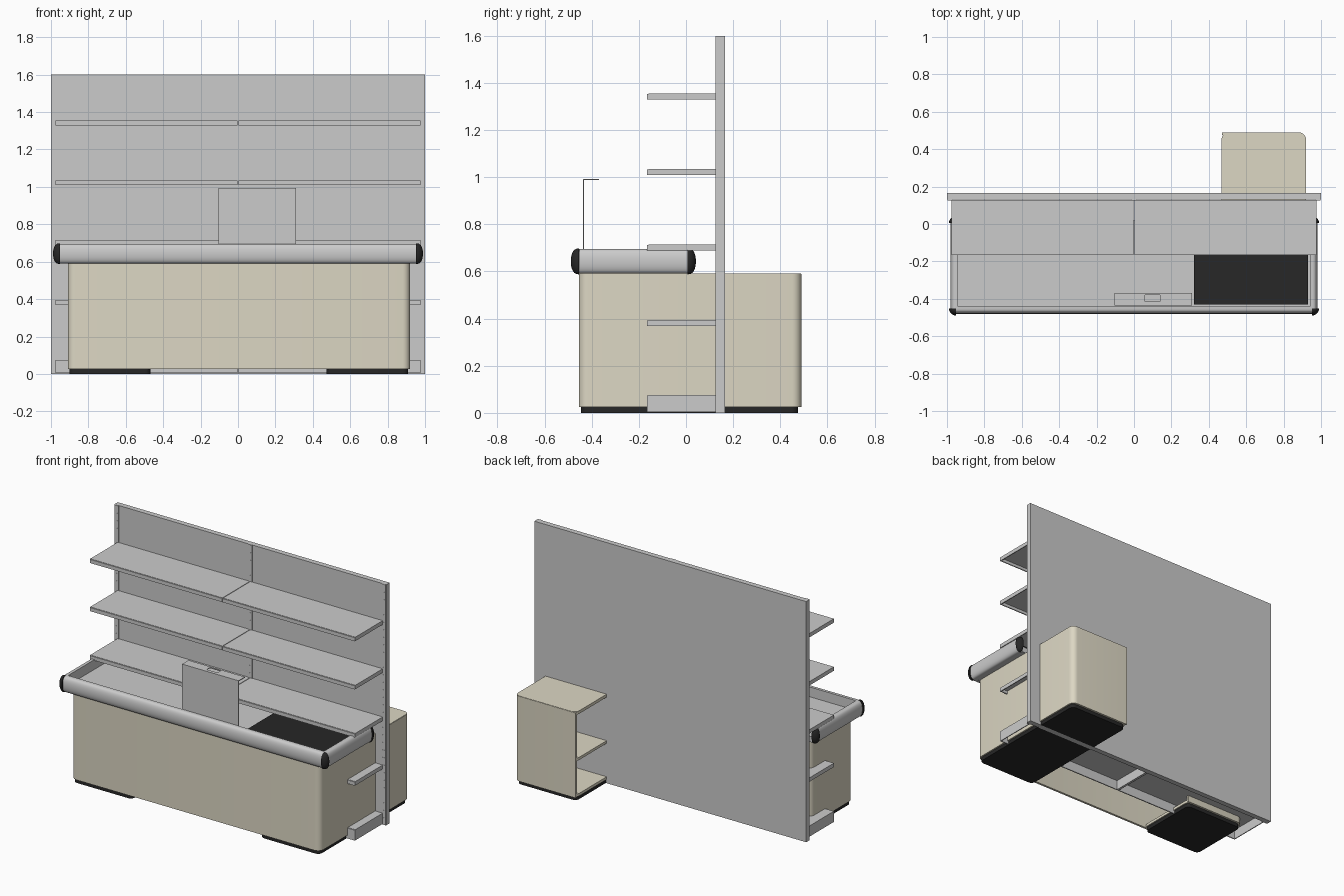
import bpy, bmesh, math

if "Cube" in bpy.data.objects:
    bpy.data.objects.remove(bpy.data.objects["Cube"])


def material(name, rgb):
    m = bpy.data.materials.new(name)
    m.diffuse_color = (*rgb, 1)
    m.use_nodes = True
    m.node_tree.nodes["Principled BSDF"].inputs["Base Color"].default_value = m.diffuse_color
    return m


CREAM = material("cream", (0.72, 0.68, 0.55))
BLACK = material("black", (0.02, 0.02, 0.02))


def finish(bm, name, mat=None, smooth=False):
    bmesh.ops.recalc_face_normals(bm, faces=bm.faces)
    me = bpy.data.meshes.new(name)
    bm.to_mesh(me)
    bm.free()
    ob = bpy.data.objects.new(name, me)
    bpy.context.collection.objects.link(ob)
    if mat:
        me.materials.append(mat)
    if smooth:
        bpy.ops.object.select_all(action='DESELECT')
        ob.select_set(True)
        bpy.context.view_layer.objects.active = ob
        bpy.ops.object.shade_smooth_by_angle(angle=math.radians(35))
    return ob


def boxes(name, items, mat=None):
    """One mesh from boxes given as (x0, x1, y0, y1, z0, z1)."""
    bm = bmesh.new()
    for x0, x1, y0, y1, z0, z1 in items:
        for v in bmesh.ops.create_cube(bm, size=1)['verts']:
            v.co = (x1 if v.co.x > 0 else x0, y1 if v.co.y > 0 else y0, z1 if v.co.z > 0 else z0)
    return finish(bm, name, mat)


def prism(name, outline, z0, z1, mat=None):
    bm = bmesh.new()
    low = [bm.verts.new((x, y, z0)) for x, y in outline]
    high = [bm.verts.new((x, y, z1)) for x, y in outline]
    n = len(low)
    for i in range(n):
        bm.faces.new((low[i], low[(i + 1) % n], high[(i + 1) % n], high[i]))
    bm.faces.new(low[::-1])
    bm.faces.new(high)
    return finish(bm, name, mat, True)


def arc(cx, cy, r, a0, a1, n=6):
    return [(cx + r * math.cos(math.radians(a0 + (a1 - a0) * i / n)),
             cy + r * math.sin(math.radians(a0 + (a1 - a0) * i / n))) for i in range(n + 1)]


def rounded(x0, x1, y0, y1, r):
    return (arc(x1 - r, y0 + r, r, -90, 0) + arc(x1 - r, y1 - r, r, 0, 90)
            + arc(x0 + r, y1 - r, r, 90, 180) + arc(x0 + r, y0 + r, r, 180, 270))


def loft(name, rings, mat=None):
    """Skin a list of closed rings and cap both ends."""
    bm = bmesh.new()
    vs = [[bm.verts.new(p) for p in ring] for ring in rings]
    n = len(vs[0])
    for a, b in zip(vs, vs[1:]):
        for i in range(n):
            bm.faces.new((a[i], a[(i + 1) % n], b[(i + 1) % n], b[i]))
    bm.faces.new(vs[0])
    bm.faces.new(vs[-1])
    return finish(bm, name, mat, True)


# Back wall with slotted uprights
boxes("back_wall", [(-1, 1, 0.13, 0.165, 0, 1.6)])
for label, x in (("left", -0.982), ("middle", 0), ("right", 0.982)):
    boxes(label + "_upright", [(x - 0.015, x + 0.015, 0.126, 0.13, 0, 1.6)])
    boxes(label + "_upright_slots",
          [(x - 0.007, x + 0.007, 0.1245, 0.126, 0.015 + i * 0.05, 0.048 + i * 0.05) for i in range(32)])

# Folded sheet shelves: top sheet, front lip, end brackets
for side, xa, xb in (("left", -0.975, -0.002), ("right", 0.002, 0.975)):
    for i, top in enumerate((0.075, 0.395, 0.715, 1.035, 1.355)):
        low = 0.004 if i == 0 else top - 0.026
        boxes(f"{side}_shelf_{i + 1}", [
            (xa, xb, -0.16, 0.128, top - 0.006, top),
            (xa, xb, -0.165, -0.158, low, top - 0.002),
            (xa, xa + 0.006, -0.16, 0.128, low, top - 0.003),
            (xb - 0.006, xb, -0.16, 0.128, low, top - 0.003)])

# Counter skirt: one continuous panel wrapping both cabinets
def skirt(o):
    r = 0.04 - o
    return ([(0.47, 0.49 - o)] + arc(0.88, 0.45, r, 90, 0) + arc(0.88, -0.415, r, 0, -90)
            + arc(-0.87, -0.415, r, -90, -180) + arc(-0.87, -0.05, r, 180, 90) + [(-0.46, -0.01 - o)])


prism("counter_skirt", skirt(0) + skirt(0.015)[::-1], 0.025, 0.59, CREAM)

# Cabinet boards and black plinths
for side, x0, x1, y1 in (("right", 0.468, 0.918, 0.488), ("left", -0.908, -0.46, -0.012)):
    for part, z0, z1 in (("bottom", 0.025, 0.043), ("middle", 0.265, 0.283), ("top", 0.572, 0.592)):
        prism(f"{side}_cabinet_{part}", rounded(x0, x1, -0.453, y1, 0.036), z0, z1, CREAM)
    prism(side + "_plinth", rounded(x0 + 0.006, x1 - 0.008, -0.445, y1 - 0.012, 0.03), 0, 0.025, BLACK)

# Counter top and conveyor belt
boxes("counter_top", [(-0.945, 0.945, -0.45, 0.02, 0.592, 0.63)])
boxes("conveyor_belt", [(0.32, 0.93, -0.43, 0.01, 0.63, 0.645)], BLACK)

# Bumper rail: D-shaped profile as (outward, height)
ZC = 0.643


def d_profile(depth, half, inner):
    pts = [(depth * math.cos(a) ** 0.7, ZC + half * math.sin(a))
           for a in (math.radians(-88 + 176 * i / 14) for i in range(15))]
    return pts + [(inner, ZC + half), (inner, ZC - half)]


RAIL = d_profile(0.028, 0.052, -0.012)
CAP = d_profile(0.036, 0.055, 0)
loft("front_bumper", [[(x, -0.452 - r, z) for r, z in RAIL] for x in (-0.955, 0.955)])
for side, s in (("left", -1), ("right", 1)):
    loft(side + "_bumper", [[(s * (0.953 + r), y, z) for r, z in RAIL] for y in (-0.452, 0.01)])
    # Black corner and end caps, turned about a vertical axis
    for part, cy, a0, a1 in (("corner_cap", -0.453, -90, 0), ("end_cap", 0.006, 0, 90)):
        loft(f"{side}_{part}", [[(s * (0.953 + r * math.cos(a)), cy + r * math.sin(a), z) for r, z in CAP]
             for a in (math.radians(a0 + (a1 - a0) * i / 8) for i in range(9))], BLACK)

# Screen panel with folded top flange and a slot in it
boxes("screen_panel", [
    (-0.105, 0.31, -0.437, -0.432, 0.63, 0.993),
    (-0.105, 0.06, -0.432, -0.37, 0.988, 0.993), (0.14, 0.31, -0.432, -0.37, 0.988, 0.993),
    (0.06, 0.14, -0.432, -0.415, 0.988, 0.993), (0.06, 0.14, -0.38, -0.37, 0.988, 0.993)])
